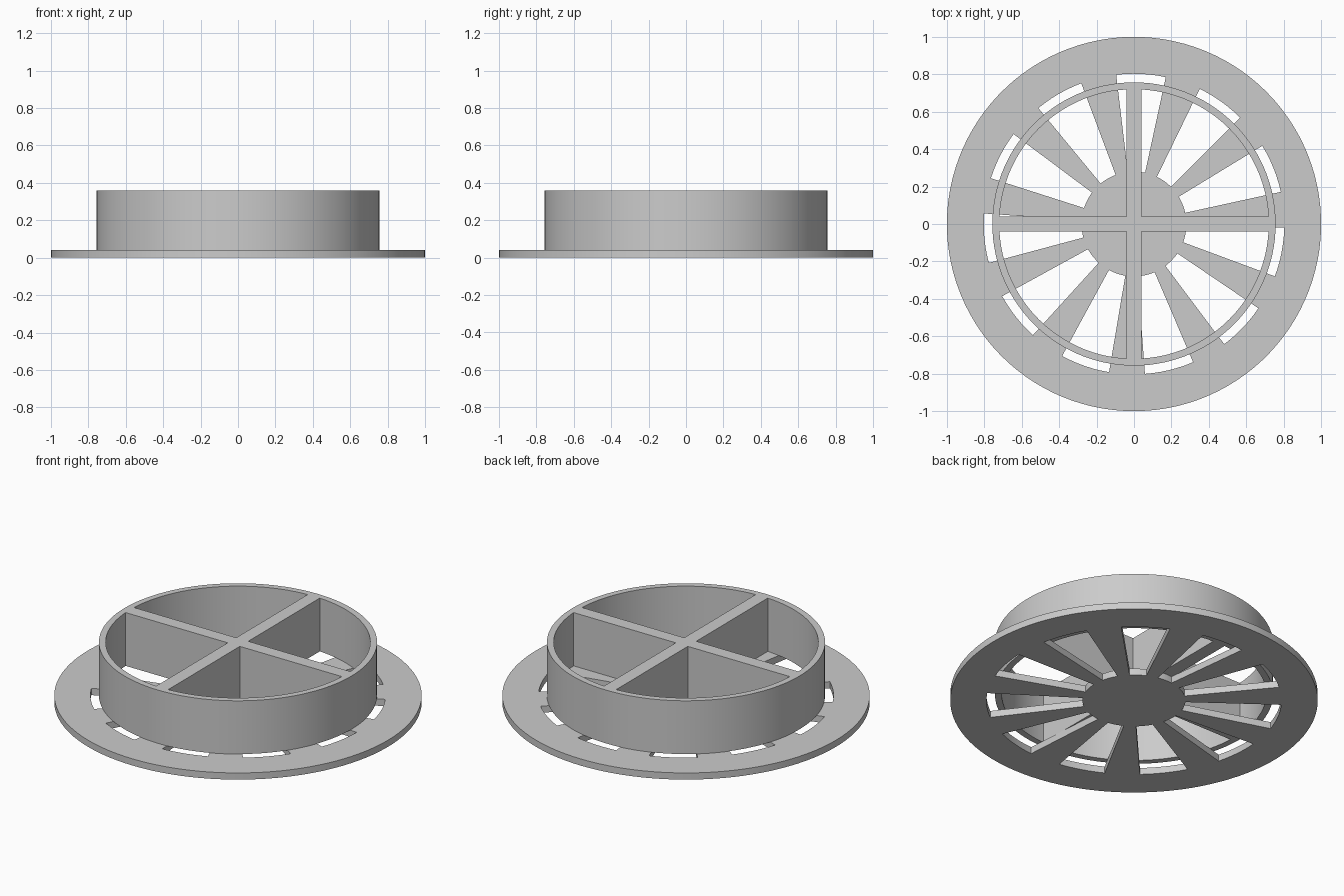
import bpy, bmesh
from math import cos, sin, radians

if "Cube" in bpy.data.objects:
    bpy.data.objects.remove(bpy.data.objects["Cube"])

PLATE_TOP, TOP = 0.04, 0.36
SLOTS = 11
SLOT_ARC, FIRST_SLOT = 19.0, 87.3

grey = bpy.data.materials.new("plain grey")
grey.use_nodes = True
grey.diffuse_color = (0.6, 0.6, 0.6, 1)
grey.node_tree.nodes["Principled BSDF"].inputs["Base Color"].default_value = (0.6, 0.6, 0.6, 1)


def polar(r, deg):
    return r * cos(radians(deg)), r * sin(radians(deg))


def extruded(name, polygons, z0, z1):
    """Weld flat polygons into a sheet and raise it into a solid part."""
    bm = bmesh.new()
    for poly in polygons:
        bm.faces.new([bm.verts.new((x, y, z0)) for x, y in poly])
    bmesh.ops.remove_doubles(bm, verts=bm.verts[:], dist=1e-5)
    raised = bmesh.ops.extrude_face_region(bm, geom=bm.faces[:], use_keep_orig=True)
    for v in raised["geom"]:
        if isinstance(v, bmesh.types.BMVert):
            v.co.z = z1
    bmesh.ops.recalc_face_normals(bm, faces=bm.faces[:])
    mesh = bpy.data.meshes.new(name)
    bm.to_mesh(mesh)
    bm.free()
    mesh.materials.append(grey)
    obj = bpy.data.objects.new(name, mesh)
    bpy.context.collection.objects.link(obj)
    bpy.ops.object.select_all(action="DESELECT")
    obj.select_set(True)
    bpy.context.view_layer.objects.active = obj
    bpy.ops.object.shade_smooth_by_angle(angle=radians(30))
    return obj


def sector(r0, r1, a0, a1):
    inner = [polar(r0, a0), polar(r0, a1)] if r0 else [(0, 0)]
    return inner + [polar(r1, a1), polar(r1, a0)]


# Base flange: polar cells, leaving out the middle cells that form the slots
HUB, SLOT_END, RIM = 0.28, 0.803, 1.0
pitch = 360 / SLOTS
cells = []
for i in range(SLOTS):
    start = FIRST_SLOT - SLOT_ARC / 2 + i * pitch
    for begin, arc, steps, is_slot in ((start, SLOT_ARC, 6, True),
                                       (start + SLOT_ARC, pitch - SLOT_ARC, 4, False)):
        for k in range(steps):
            a0, a1 = begin + arc * k / steps, begin + arc * (k + 1) / steps
            cells.append(sector(0, HUB, a0, a1))
            cells.append(sector(SLOT_END, RIM, a0, a1))
            if not is_slot:
                cells.append(sector(HUB, SLOT_END, a0, a1))
extruded("slotted_flange", cells, 0, PLATE_TOP)

# Round collar standing on the flange
SEGMENTS = 120
step = 360 / SEGMENTS
extruded("collar_wall", [sector(0.72, 0.757, i * step, (i + 1) * step)
                         for i in range(SEGMENTS)], PLATE_TOP, TOP)

# Cross-shaped divider inside the collar
w, reach = 0.04, 0.721
cross = []
for c, s in ((1, 0), (0, 1), (-1, 0), (0, -1)):
    for x, y in ((reach, -w), (reach, w), (w, w)):
        cross.append((x * c - y * s, x * s + y * c))
extruded("cross_divider", [cross], PLATE_TOP, TOP)
